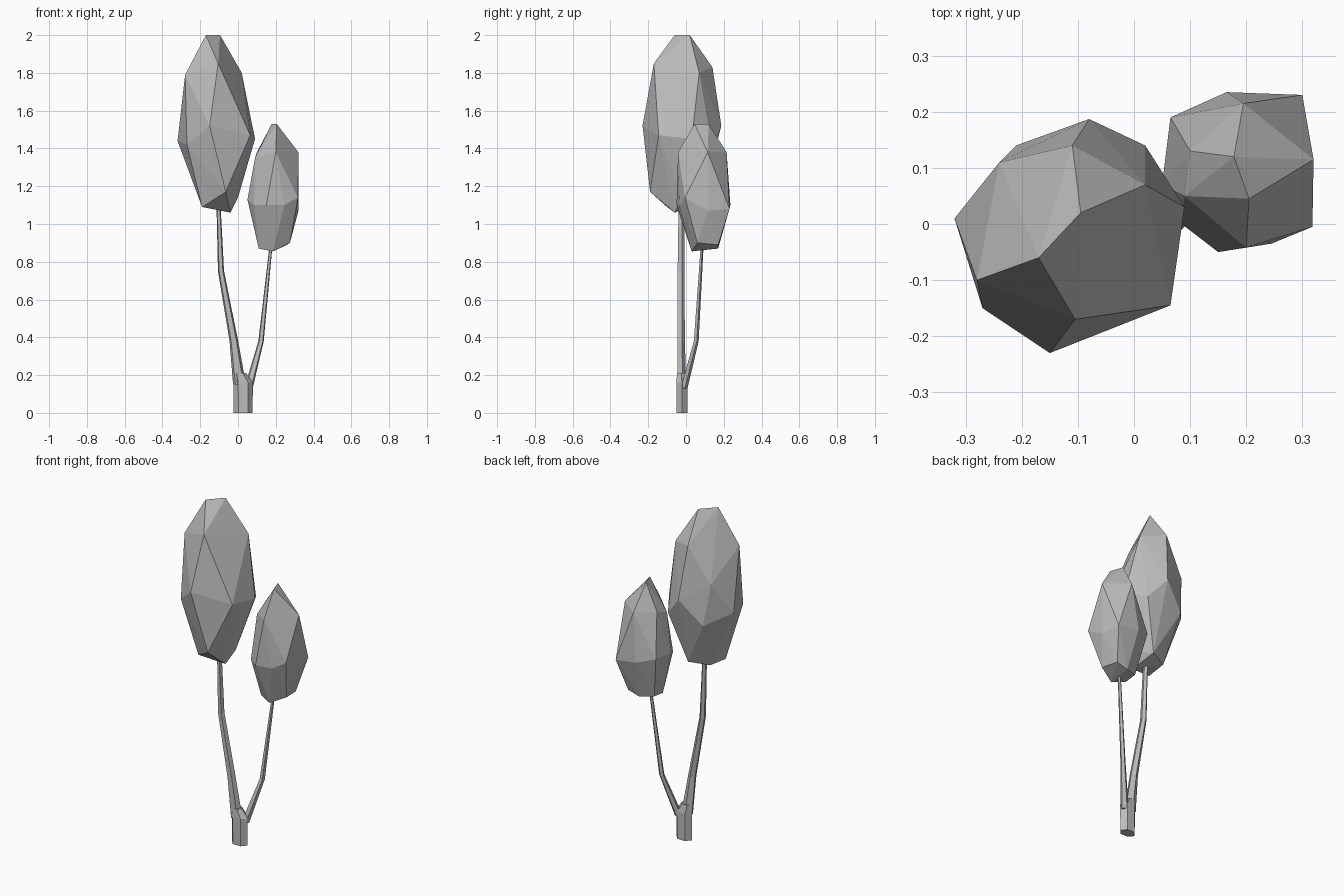
import bpy
import bmesh
from math import cos, sin, tau
from mathutils import Vector

default_cube = bpy.data.objects.get("Cube")
if default_cube:
    bpy.data.objects.remove(default_cube, do_unlink=True)

# One plain grey for the whole tree
grey = bpy.data.materials.new("plain grey")
grey.use_nodes = True
grey.diffuse_color = (0.5, 0.5, 0.5, 1)
grey.node_tree.nodes["Principled BSDF"].inputs["Base Color"].default_value = grey.diffuse_color


def finish(name, mesh_builder):
    """Turn a bmesh into a flat-shaded object in the scene."""
    bmesh.ops.recalc_face_normals(mesh_builder, faces=mesh_builder.faces)
    mesh = bpy.data.meshes.new(name)
    mesh_builder.to_mesh(mesh)
    mesh_builder.free()
    mesh.materials.append(grey)
    part = bpy.data.objects.new(name, mesh)
    bpy.context.collection.objects.link(part)
    return part


def crown(name, cap, shoulder, waist, foot):
    """Faceted foliage: the convex hull around four tiers of corner points."""
    builder = bmesh.new()
    for tier in (cap, shoulder, waist, foot):
        for corner in tier:
            builder.verts.new(corner)
    hull = bmesh.ops.convex_hull(builder, input=builder.verts)
    spare = {item for item in hull["geom_interior"] if isinstance(item, bmesh.types.BMVert)}
    bmesh.ops.delete(builder, geom=list(spare), context="VERTS")
    return finish(name, builder)


def limb(name, path, sides=5, turn=0.3):
    """Tapered faceted stem; each path entry is centre x, y, z and radii in x, y."""
    builder = bmesh.new()
    rings = []
    for x, y, z, radius_x, radius_y in path:
        ring = []
        for step in range(sides):
            angle = turn + tau * step / sides
            offset = Vector((radius_x * cos(angle), radius_y * sin(angle), 0))
            ring.append(builder.verts.new(Vector((x, y, z)) + offset))
        rings.append(ring)
    for lower, upper in zip(rings, rings[1:]):
        for step in range(sides):
            following = (step + 1) % sides
            builder.faces.new((lower[step], lower[following], upper[following], upper[step]))
    builder.faces.new(rings[0])
    builder.faces.new(rings[-1])
    return finish(name, builder)


# Tall crown on the right stem
crown(
    "tall_crown",
    cap=[(-.17, -.06, 2), (-.095, .02, 2)],
    shoulder=[(-.105, -.17, 1.85), (-.11, .14, 1.83), (.02, .07, 1.8), (-.28, -.1, 1.79)],
    waist=[(-.32, .01, 1.44), (-.24, .11, 1.62), (-.08, .187, 1.52), (.09, .03, 1.45),
           (.065, -.145, 1.47), (-.15, -.23, 1.52), (-.27, -.15, 1.42),
           (.02, .14, 1.4), (-.21, .14, 1.38)],
    foot=[(-.065, -.19, 1.17), (-.19, -.1, 1.09), (-.04, -.06, 1.06), (0, -.02, 1.14),
          (-.07, .08, 1.11), (-.18, .03, 1.1)],
)

# Short crown on the left stem
crown(
    "short_crown",
    cap=[(.178, .12, 1.53), (.205, .045, 1.53)],
    shoulder=[(.32, .115, 1.38), (.195, .215, 1.38), (.1, .13, 1.38), (.09, .05, 1.35),
              (.2, -.042, 1.38)],
    waist=[(.318, -.005, 1.14), (.32, .115, 1.07), (.3, .23, 1.08), (.165, .235, 1.1),
           (.065, .19, 1.13), (.05, .07, 1.13), (.085, 0, 1.1), (.15, -.05, 1.1),
           (.245, -.035, 1.1)],
    foot=[(.11, .06, .87), (.185, .03, .855), (.275, .06, .9), (.26, .17, .89),
          (.19, .17, .87), (.11, .14, .88)],
)

# Trunk base, then the two stems growing out of it
limb("trunk", [
    (.027, -.022, 0, .05, .034),
    (.027, -.022, .16, .052, .034),
    (.01, -.024, .21, .034, .027),
], sides=6, turn=0)

limb("tall_stem", [
    (.008, -.025, .15, .036, .026),
    (-.022, -.028, .38, .024, .022),
    (-.09, -.028, .75, .017, .02),
    (-.104, -.026, 1.12, .011, .016),
])

limb("short_stem", [
    (.055, -.012, .13, .024, .02),
    (.122, .053, .38, .015, .014),
    (.178, .087, .92, .008, .008),
])
